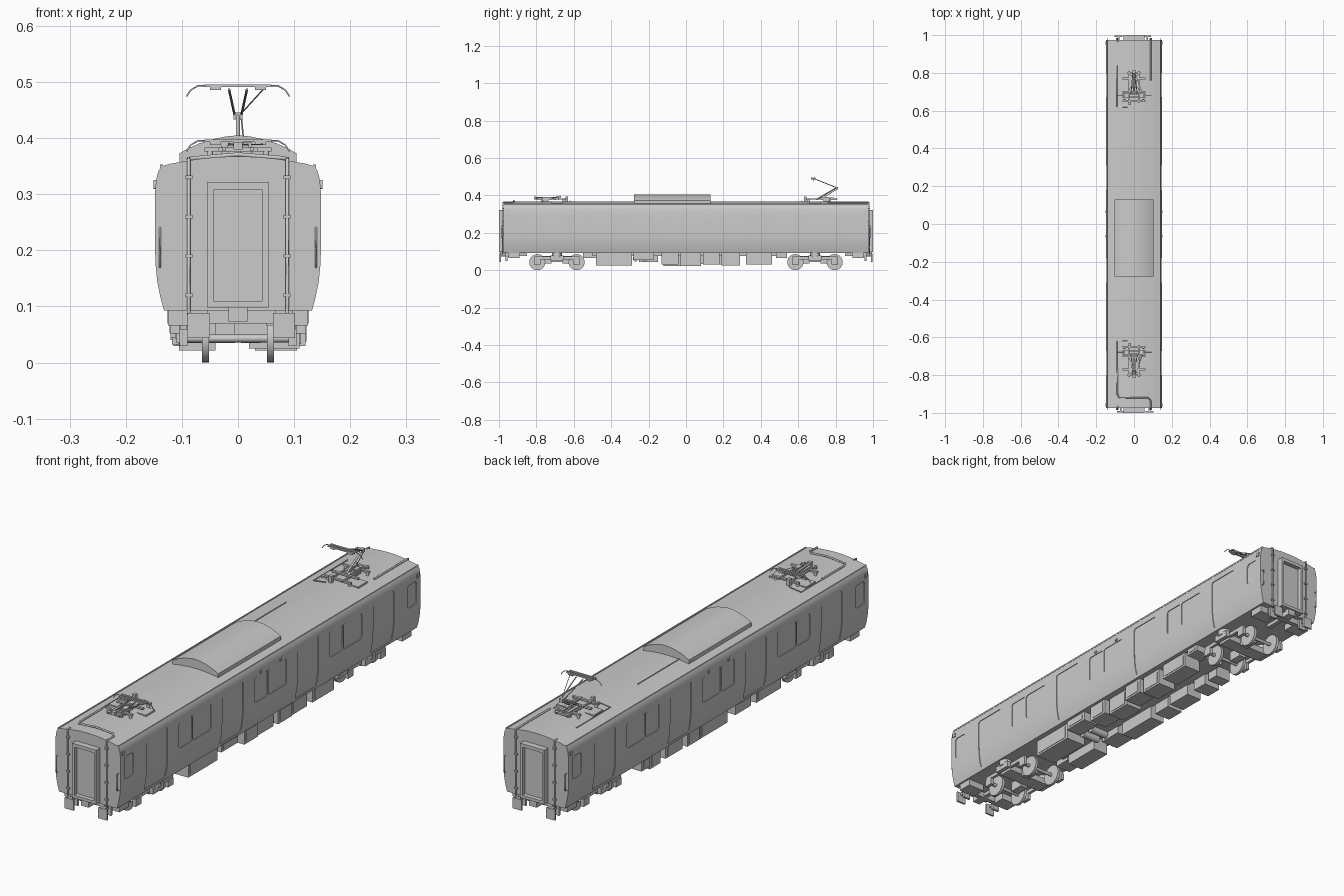
import bpy, bmesh, math
from mathutils import Vector

if "Cube" in bpy.data.objects:
    bpy.data.objects.remove(bpy.data.objects["Cube"])


def finish(name, bm, smooth=None):
    bmesh.ops.recalc_face_normals(bm, faces=bm.faces)
    me = bpy.data.meshes.new(name)
    bm.to_mesh(me)
    bm.free()
    ob = bpy.data.objects.new(name, me)
    bpy.context.collection.objects.link(ob)
    if smooth:
        shade(ob, smooth)
    return ob


def shade(ob, angle):
    bpy.ops.object.select_all(action='DESELECT')
    ob.select_set(True)
    bpy.context.view_layer.objects.active = ob
    bpy.ops.object.shade_smooth_by_angle(angle=math.radians(angle))


def add_prism(bm, pts, a, b, axis='y'):
    """Extrude a 2D outline: (x, z) along y, or (y, z) along x."""
    def put(p, t):
        return (p[0], t, p[1]) if axis == 'y' else (t, p[0], p[1])
    r0 = [bm.verts.new(put(p, a)) for p in pts]
    r1 = [bm.verts.new(put(p, b)) for p in pts]
    bm.faces.new(r0)
    bm.faces.new(r1)
    for i in range(len(pts)):
        j = (i + 1) % len(pts)
        bm.faces.new((r0[i], r0[j], r1[j], r1[i]))


def prism(name, pts, a, b, axis='y', smooth=None):
    bm = bmesh.new()
    add_prism(bm, pts, a, b, axis)
    return finish(name, bm, smooth)


def box(name, x, y, z):
    x, y = sorted(x), sorted(y)
    return prism(name, [(x[0], z[0]), (x[1], z[0]), (x[1], z[1]), (x[0], z[1])], y[0], y[1])


def rod(name, a, b, r, n=12, r2=None):
    a, b = Vector(a), Vector(b)
    bm = bmesh.new()
    bmesh.ops.create_cone(bm, cap_ends=True, segments=n, radius1=r,
                          radius2=r if r2 is None else r2, depth=(b - a).length)
    q = Vector((0, 0, 1)).rotation_difference((b - a).normalized())
    for v in bm.verts:
        v.co = q @ v.co + (a + b) / 2
    return finish(name, bm, 40)


def pipe(name, pts, r):
    cu = bpy.data.curves.new(name, 'CURVE')
    cu.dimensions = '3D'
    cu.bevel_depth, cu.bevel_resolution, cu.use_fill_caps = r, 1, True
    sp = cu.splines.new('POLY')
    sp.points.add(len(pts) - 1)
    for p, c in zip(sp.points, pts):
        p.co = (*c, 1)
    ob = bpy.data.objects.new(name, cu)
    bpy.context.collection.objects.link(ob)
    return ob


def rounded(y0, y1, z0, z1, r, n=4):
    out = []
    for k, (cy, cz) in enumerate([(y1 - r, z1 - r), (y0 + r, z1 - r), (y0 + r, z0 + r), (y1 - r, z0 + r)]):
        for i in range(n + 1):
            t = math.pi / 2 * (k + i / n)
            out.append((cy + r * math.cos(t), cz + r * math.sin(t)))
    return out


def mirrored(half):
    return half + [(-x, z) for x, z in reversed(half) if x > 0]


# Body shell with door and window openings over a slightly smaller core
half = [(.132, .093), (.138, .115), (.144, .145), (.147, .175), (.148, .21), (.148, .30), (.146, .325),
        (.142, .341), (.136, .35), (.12, .3545), (.10, .358), (.07, .363), (.035, .3665), (0, .3675)]
body = prism('body_shell', mirrored(half), -.975, .975)
core = [(max(x - .003, 0), z + (.002 if z < .1 else -.003 if z > .33 else 0)) for x, z in half]
prism('door_and_window_panels', mirrored(core), -.97, .97, smooth=30)
bm = bmesh.new()
for s in (-1, 1):
    holes = [rounded(c - .068, c + .068, .104, .315, .008) for c in (-.736, -.245, .245, .736)]
    holes += [rounded(c - .03, c + .03, .205, .298, .014) for c in (-.92, .92)]
    for c in (-.49, 0, .49):
        holes += [rounded(c - .104, c - .020, .197, .303, .010), rounded(c - .014, c + .104, .197, .303, .010)]
    for h in holes:
        add_prism(bm, h, s * .125, s * .2, 'x')
cutter = finish('opening_cutter', bm)
cutter.hide_render = True
mod = body.modifiers.new('openings', 'BOOLEAN')
mod.operation, mod.solver, mod.object = 'DIFFERENCE', 'EXACT', cutter
bpy.context.view_layer.objects.active = body
bpy.ops.object.modifier_apply(modifier='openings')
bpy.data.objects.remove(cutter)
shade(body, 25)

# Roof air conditioner
prism('roof_air_conditioner', mirrored([(.104, .352), (.104, .373), (.09, .381), (.068, .391), (.045, .398),
                                        (.022, .403), (0, .405)]), -.277, .13, smooth=25)

# Gutters, side lamps
for s in (-1, 1):
    box('roof_gutter', (s * .134, s * .139), (-.975, .975), (.347, .353))
    for y in (-.065, .065):
        box('side_lamp', (s * .145, s * .151), (y - .006, y + .006), (.309, .317))

# End walls: gangway, posts, handrails, coupler, hanging plates
for e in (-1, 1):
    y0, y1 = e * .97, e * 1.0
    for s in (-1, 1):
        box('gangway_side', (s * .044, s * .055), (y0, y1), (.098, .322))
        pipe('end_post', [(s * .088, e * .98, .085), (s * .088, e * .98, .362), (s * .088, e * .965, .364)], .0032)
        for z in (.12, .19, .26, .33):
            box('post_clamp', (s * .081, s * .094), (y0, e * .984), (z - .003, z + .003))
        pipe('end_handrail', [(s * .139, e * .974, .17), (s * .139, e * .984, .173),
                              (s * .139, e * .984, .237), (s * .139, e * .974, .24)], .002)
        box('end_corner_hook', (s * .14, s * .151), (e * .95, e * .965), (.31, .325))
        x = s * .076 - e * .006
        box('hanging_plate', (x - .02, x + .02), (e * .99, e * .998), (.044, .088))
        box('hanging_plate_rear', (x - .016, x + .016), (e * .955, e * .965), (.05, .094))
        box('hanging_plate_arm', (x - .005, x + .005), (e * .96, e * .995), (.075, .088))
        box('end_beam_block', (s * .05, s * .125), (e * .89, e * .95), (.066, .094))
    box('gangway_top', (-.055, .055), (y0, y1), (.308, .322))
    box('gangway_sill', (-.055, .055), (y0, y1), (.098, .11))
    box('gangway_door', (-.05, .05), (y0, e * .982), (.1, .315))
    box('coupler_head', (-.017, .017), (e * .955, e * .995), (.073, .1))
    box('coupler_bar', (-.009, .009), (e * .85, e * .96), (.076, .09))
    box('buffer_beam', (-.09, .09), (e * .935, e * .955), (.07, .094))

# Bogies
for e in (-1, 1):
    c = e * .69
    for dy in (-.105, .105):
        y = c + dy
        rod('axle', (-.1, y, .043), (.1, y, .043), .007)
        for s in (-1, 1):
            rod('wheel', (s * .054, y, .043), (s * .064, y, .043), .043, 28)
            rod('wheel_flange', (s * .052, y, .043), (s * .0545, y, .043), .0455 - .0025, 28)
            box('axle_box', (s * .09, s * .104), (y - .018, y + .018), (.03, .06))
    for s in (-1, 1):
        box('bogie_side_frame', (s * .091, s * .103), (c - .12, c + .12), (.057, .072))
        rod('air_spring', (s * .1, c, .07), (s * .1, c, .094), .026, 20)
        box('bogie_damper', (s * .104, s * .121), (c - .035, c + .035), (.052, .078))
        box('traction_motor', (s * .005, s * .04), (c + s * .03, c + s * .09), (.035, .075))
    box('bogie_bolster', (-.1, .1), (c - .03, c + .03), (.045, .07))

# Underfloor equipment: side, inner x, outer x, y range, bottom z
gear = [(1, .02, .11, -.48, -.29, .025), (1, .05, .12, -.28, -.17, .055), (1, .04, .12, -.13, -.04, .03),
        (1, .03, .105, -.03, .08, .022), (1, .045, .12, .09, .18, .03), (1, .03, .11, .19, .29, .025),
        (1, .04, .115, .32, .46, .03), (1, .05, .12, .48, .54, .066),
        (-1, .05, .12, -.55, -.48, .066), (-1, .04, .11, -.46, -.30, .035), (-1, .04, .12, -.25, -.15, .045),
        (-1, .04, .105, -.12, .06, .022), (-1, .045, .118, .08, .16, .032), (-1, .04, .11, .18, .29, .03),
        (-1, .04, .115, .33, .40, .03), (-1, .05, .12, .41, .46, .045)]
for s, xa, xb, ya, yb, z in gear:
    box('underfloor_box', (s * xa, s * xb), (ya, yb), (z, .094))
    box('underfloor_box_lid', (s * xb, s * (xb + .002)), (ya + .012, yb - .012), (z + .008, .084))
box('underfloor_spine', (-.045, .045), (-.5, .5), (.075, .094))
for y in (-.27, -.22):
    rod('air_tank', (-.035, y, .062), (.045, y, .062), .015, 16)

# Pantographs: raised at the rear, folded at the front
for e, knee, head in ((1, .441, .492), (-1, .388, .394)):
    for s in (-1, 1):
        box('pantograph_base_rail', (s * .022, s * .028), (e * .64, e * .81), (.377, .384))
        box('pantograph_side_tray', (s * .045, s * .085), (e * .66, e * .72), (.36, .3675))
        for y in (.655, .77):
            rod('insulator', (s * .05, e * y, .358), (s * .05, e * y, .379), .007, 10, .005)
        rod('upper_arm', (s * .006, e * .805, knee), (s * .016, e * .69, head - .005), .0022, 8)
        pipe('contact_horn', [(s * .055, e * .68, head + .002), (s * .072, e * .68, head + .001),
                              (s * .084, e * .68, head - .006), (s * .092, e * .68, head - .018)], .0016)
        box('head_spring_block', (s * .03, s * .05), (e * .668, e * .694), (head - .006, head - .001))
        box('arm_spring', (s * .008, s * .02), (e * .72, e * .79), (.376, .388))
    for y, w in ((.65, .06), (.7, .06), (.77, .06), (.8, .035)):
        box('pantograph_cross_beam', (-w, w), (e * (y - .005), e * (y + .005)), (.376, .383))
    for dy in (-.008, .008):
        box('contact_strip', (-.06, .06), (e * (.68 + dy) - .004, e * (.68 + dy) + .004), (head - .001, head + .004))
    rod('lower_arm', (0, e * .705, .382), (0, e * .805, knee), .004, 10)
    rod('guide_rod', (.012, e * .72, .378), (.006, e * .81, knee - .006), .0015, 6)
    box('knee_joint', (-.008, .008), (e * .798, e * .814), (knee - .008, knee + .005))
    rod('balance_rod', (.003, e * .805, knee), (.045, e * .69, head - .005), .0012, 6)
    box('lightning_arrester', (-.03, -.016), (e * .63, e * .645), (.362, .395))
    box('roof_switch_box', (.004, .024), (e * .735, e * .765), (.362, .392))
    # Roof cable beside each pantograph
    pipe('roof_cable', [(-.035, e * .62, .370), (-.09, e * .62, .363), (-.09, e * .84, .363)], .0022)

# Roof conduits
pipe('front_roof_conduit', [(-.088, -.76, .363), (-.088, -.9, .363), (-.08, -.918, .364), (0, -.92, .371),
                            (.075, -.92, .365), (.088, -.935, .363), (.088, -.975, .363)], .004)
pipe('rear_roof_conduit', [(.088, .76, .363), (.088, .975, .363)], .004)
pipe('long_roof_conduit', [(-.06, .12, .366), (-.06, .4, .366)], .002)
